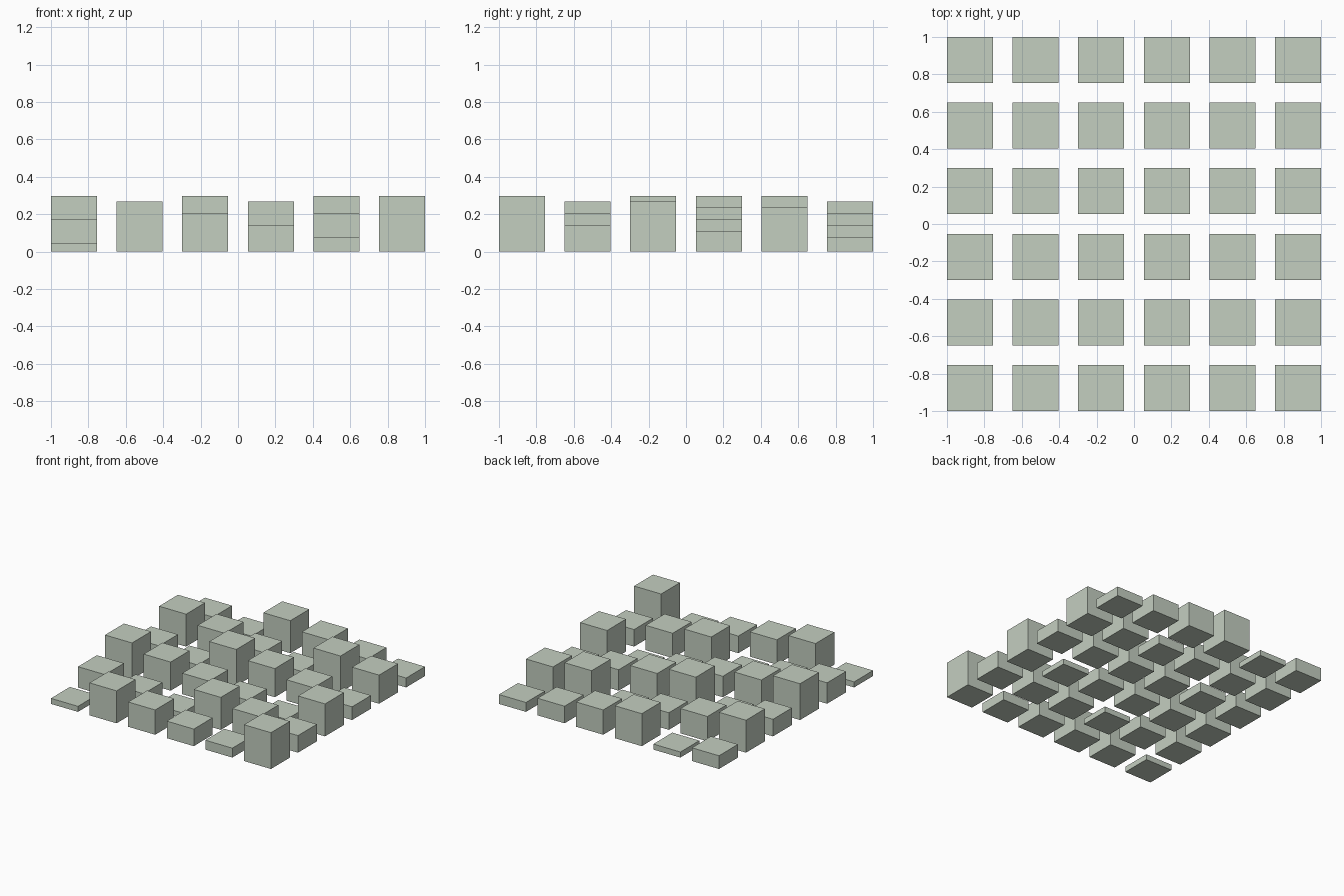
import bpy, bmesh
from mathutils import Matrix

if "Cube" in bpy.data.objects:
    bpy.data.objects.remove(bpy.data.objects["Cube"])

N = 6                      # blocks per side
PITCH = 2 / (N - 1 + 0.7)  # spacing between block centres
SIDE = 0.7 * PITCH         # block footprint

mat = bpy.data.materials.new("pale_sage")
mat.diffuse_color = (0.55, 0.62, 0.53, 1)
mat.use_nodes = True
mat.node_tree.nodes["Principled BSDF"].inputs["Base Color"].default_value = mat.diffuse_color


def block(name, x, y, height):
    """Square block standing on z = 0."""
    mesh = bpy.data.meshes.new(name)
    bm = bmesh.new()
    m = Matrix.Translation((x, y, height / 2)) @ Matrix.Diagonal((SIDE, SIDE, height, 1))
    bmesh.ops.create_cube(bm, size=1, matrix=m)
    bm.to_mesh(mesh)
    bm.free()
    mesh.materials.append(mat)
    bpy.context.collection.objects.link(bpy.data.objects.new(name, mesh))


# Grid of blocks: nine height steps repeating in a modular pattern
for i in range(N):
    for j in range(N):
        step = (7 * i + 4 * j) % 9
        block(f"block_{i}_{j}",
              (i - (N - 1) / 2) * PITCH,
              (j - (N - 1) / 2) * PITCH,
              (0.13 + 0.09 * step) * PITCH)
